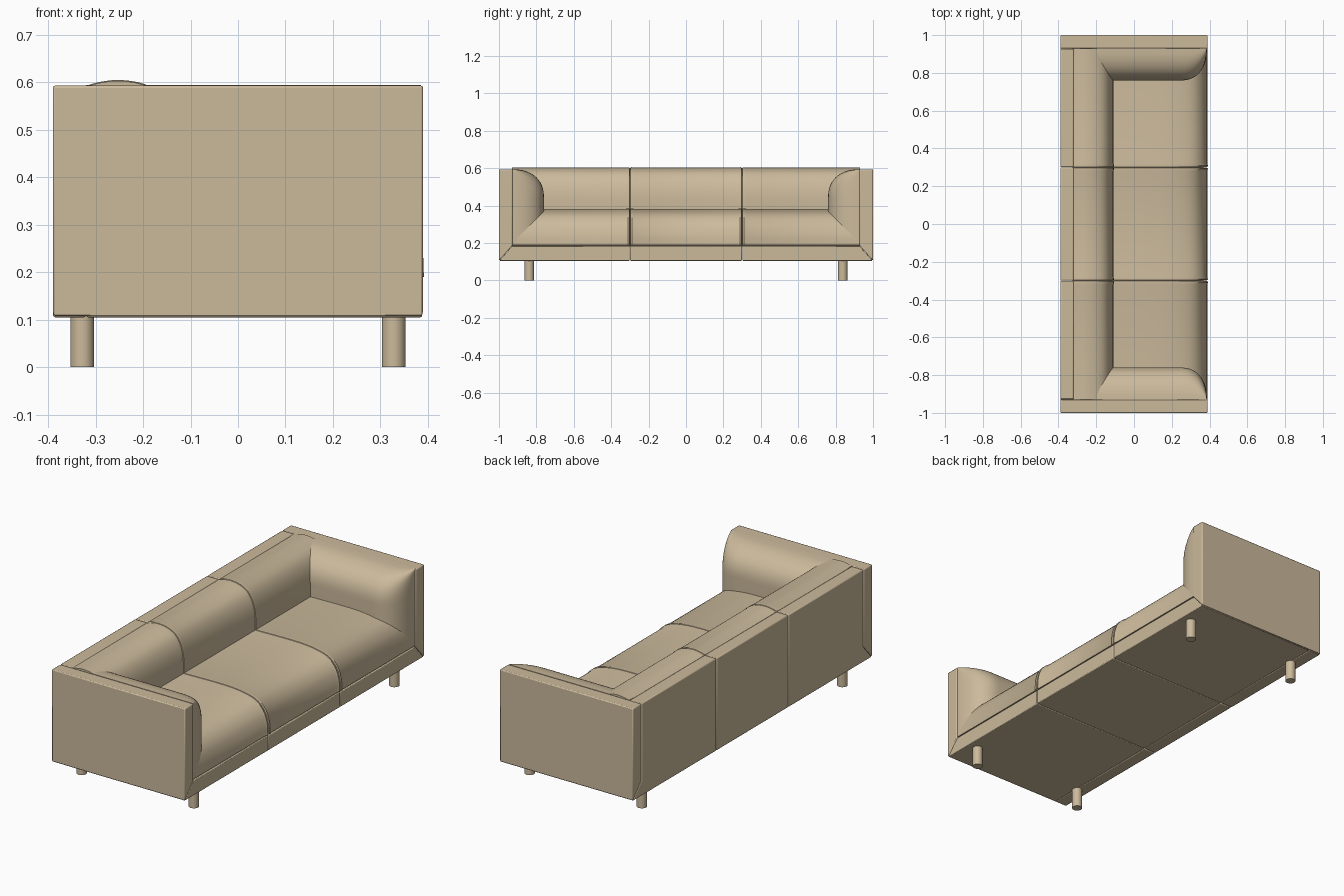
import bpy, bmesh, math
from mathutils import Vector

if "Cube" in bpy.data.objects:
    bpy.data.objects.remove(bpy.data.objects["Cube"])

fabric = bpy.data.materials.new("tan_fabric")
fabric.diffuse_color = (0.60, 0.49, 0.33, 1)
fabric.use_nodes = True
fabric.node_tree.nodes["Principled BSDF"].inputs["Base Color"].default_value = fabric.diffuse_color


def finish(name, bm, bevel=0.0, angle=40):
    bmesh.ops.recalc_face_normals(bm, faces=bm.faces[:])
    mesh = bpy.data.meshes.new(name)
    bm.to_mesh(mesh)
    bm.free()
    ob = bpy.data.objects.new(name, mesh)
    bpy.context.collection.objects.link(ob)
    mesh.materials.append(fabric)
    if bevel:
        mod = ob.modifiers.new("soft_edges", 'BEVEL')
        mod.width, mod.segments = bevel, 2
    bpy.ops.object.select_all(action='DESELECT')
    ob.select_set(True)
    bpy.context.view_layer.objects.active = ob
    bpy.ops.object.shade_smooth_by_angle(angle=math.radians(angle))
    return ob


def prism(name, outline, x0, x1, bevel):
    """Extrude a (y, z) outline along x."""
    bm = bmesh.new()
    a, b = [[bm.verts.new((x, y, z)) for y, z in outline] for x in (x0, x1)]
    bm.faces.new(a)
    bm.faces.new(b)
    for i in range(len(a)):
        j = (i + 1) % len(a)
        bm.faces.new((a[i], a[j], b[j], b[i]))
    return finish(name, bm, bevel)


def smooth_path(pts, n=4):
    """Catmull-Rom curve through (x, z) points."""
    p = [Vector(q) for q in pts]
    p = [2 * p[0] - p[1]] + p + [2 * p[-1] - p[-2]]
    out = []
    for a, b, c, d in zip(p, p[1:], p[2:], p[3:]):
        for k in range(n):
            t = k / n
            out.append(0.5 * (2 * b + (c - a) * t + (2 * a - 5 * b + 4 * c - d) * t**2
                              + (3 * b - a - 3 * c + d) * t**3))
    return out + [p[-2]]


def cushion(name, pts, pivot):
    """Sweep a profile along y, pinched at the two stitched seams."""
    path = smooth_path(pts)
    pivot = Vector(pivot)
    seam = [(0.28, 1.0), (0.29, 1.008), (0.297, 1.004), (0.3, 0.97),
            (0.303, 1.004), (0.31, 1.008), (0.32, 1.0)]
    stations = ([(-0.93, 1)] + [(-y, s) for y, s in reversed(seam)]
                + seam + [(0.93, 1)])
    bm = bmesh.new()
    rings = []
    for y, s in stations:
        ring = [pivot + (q - pivot) * s for q in path] + [pivot]
        rings.append([bm.verts.new((q.x, y, q.y)) for q in ring])
    for a, b in zip(rings, rings[1:]):
        for i in range(len(a)):
            j = (i + 1) % len(a)
            bm.faces.new((a[i], a[j], b[j], b[i]))
    bm.faces.new(rings[0])
    bm.faces.new(rings[-1])
    return finish(name, bm)


def bulge(dist, r, p=2.3):
    t = min(1.0, max(0.0, dist / r))
    return (1 - (1 - t) ** p) ** (1 / p)


def arm_cushion(name, side):
    """Padded inner face of the arm, rounded at its front and top edges."""
    n = 14
    ease = [1 - math.cos(math.pi / 2 * k / n) for k in range(n + 1)]
    rx, rz = 0.14, 0.15
    xs = [0.386 - rx * e for e in ease] + [0.1, -0.1, -0.32]
    zs = [0.594 - rz * e for e in ease] + [0.38, 0.28, 0.19]
    bm = bmesh.new()
    grid = []
    for i, x in enumerate(xs + [-0.32]):
        row = []
        for j, z in enumerate(zs + [0.19]):
            d = 0.17 * bulge(0.386 - x, rx) * bulge(0.594 - z, rz)
            if i == len(xs) or j == len(zs):
                d = 0
            row.append(bm.verts.new((x, side * (0.93 - d), z)))
        grid.append(row)
    for a, b in zip(grid, grid[1:]):
        for j in range(len(a) - 1):
            bm.faces.new((a[j], a[j + 1], b[j + 1], b[j]))
    bmesh.ops.holes_fill(bm, edges=bm.edges[:], sides=0)
    return finish(name, bm, angle=60)


B, R, T = 0.105, 0.185, 0.593   # frame bottom, rail top, frame top

# Middle sections of the front rail and back panel
prism("base_middle", [(-0.299, B), (0.299, B), (0.299, R), (-0.299, R)], -0.32, 0.388, 0.004)
prism("back_panel_middle", [(-0.299, B), (0.299, B), (0.299, T), (-0.299, T)], -0.39, -0.32, 0.005)

for side, label in ((1, "right"), (-1, "left")):
    def m(pts):
        return [(side * y, z) for y, z in pts]
    # Outer arm panel, mitred against the base
    prism(f"{label}_arm_panel", m([(1, B), (1, T), (0.928, T), (0.928, R)]), -0.39, 0.39, 0.005)
    prism(f"{label}_base", m([(0.301, B), (0.998, B), (0.927, R), (0.301, R)]), -0.32, 0.388, 0.004)
    prism(f"{label}_back_panel", m([(0.301, B), (0.998, B), (0.927, R), (0.927, T), (0.301, T)]),
          -0.39, -0.32, 0.005)
    arm_cushion(f"{label}_arm_cushion", side)
    # Round legs
    for x, place in ((0.328, "front"), (-0.328, "back")):
        bm = bmesh.new()
        bmesh.ops.create_cone(bm, cap_ends=True, segments=32, radius1=0.025, radius2=0.025, depth=0.11)
        bmesh.ops.translate(bm, verts=bm.verts[:], vec=(x, side * 0.838, 0.055))
        finish(f"{label}_{place}_leg", bm)

# Seat and back upholstery
cushion("seat_cushion",
        [(-0.32, 0.378), (-0.11, 0.38), (0.1, 0.383), (0.22, 0.377), (0.31, 0.355),
         (0.36, 0.31), (0.382, 0.25), (0.386, 0.19)], (-0.32, 0.18))
cushion("back_cushion",
        [(-0.32, 0.591), (-0.29, 0.599), (-0.25, 0.603), (-0.2, 0.595), (-0.155, 0.571),
         (-0.125, 0.525), (-0.11, 0.46), (-0.108, 0.36)], (-0.325, 0.36))
